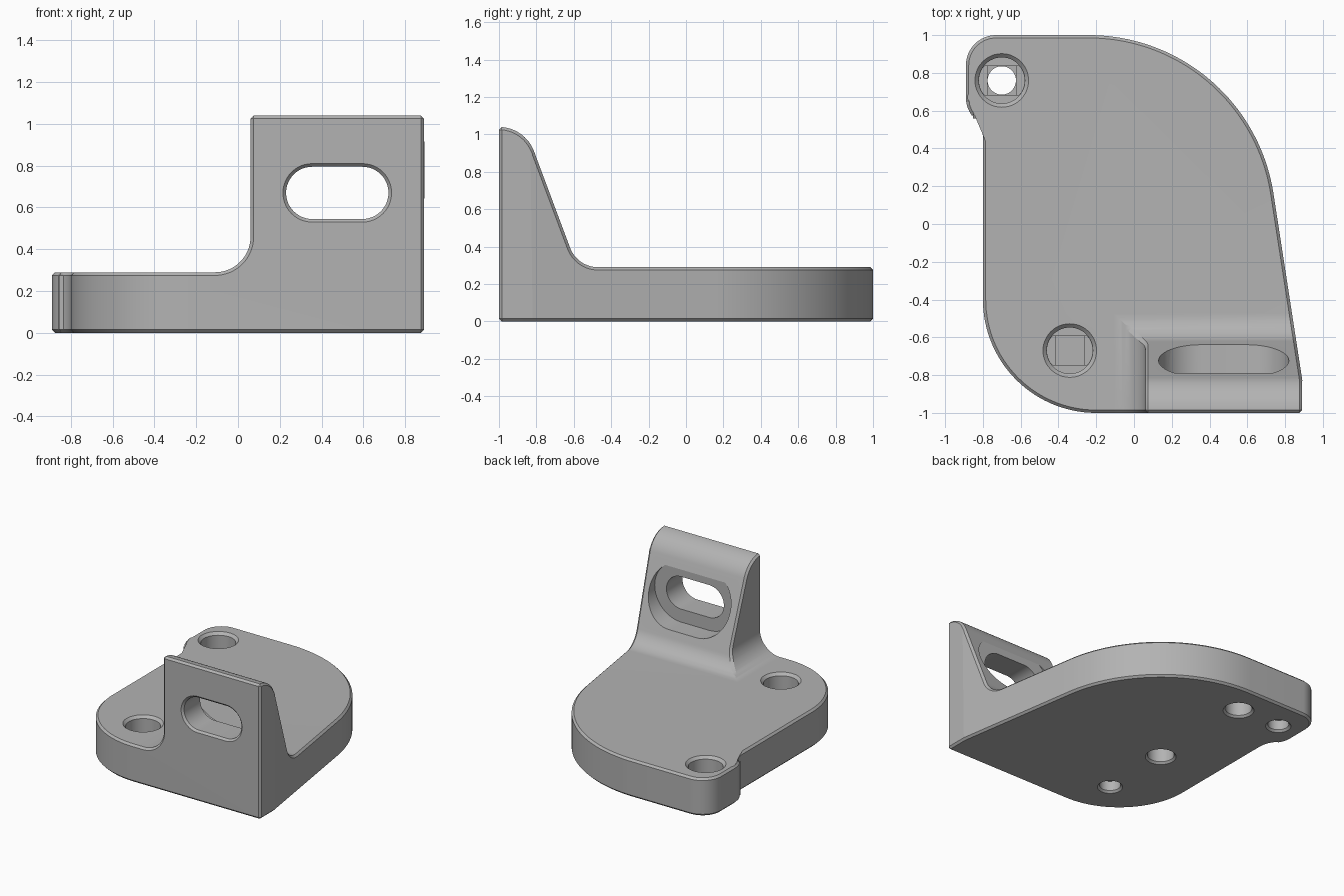
import bpy, bmesh
from math import sin, cos, radians, pi
from mathutils import Vector

if "Cube" in bpy.data.objects:
    bpy.data.objects.remove(bpy.data.objects["Cube"], do_unlink=True)

grey = bpy.data.materials.new("plain grey")
grey.use_nodes = True
grey.diffuse_color = (0.45, 0.45, 0.45, 1)
grey.node_tree.nodes["Principled BSDF"].inputs["Base Color"].default_value = (0.45, 0.45, 0.45, 1)

# Maps a profile point (u, v) and a depth w into space, per extrusion axis
PLACE = {"x": lambda u, v, w: (w, u, v),
         "y": lambda u, v, w: (u, w, v),
         "z": lambda u, v, w: (u, v, w)}


def arc(cx, cy, r, start, end, steps=16):
    angles = [radians(start + (end - start) * i / steps) for i in range(steps + 1)]
    return [(cx + r * cos(a), cy + r * sin(a)) for a in angles]


def loft(name, axis, layers):
    """Solid through equal-length outlines, each given as (depth, points)."""
    bm = bmesh.new()
    loops = [[bm.verts.new(PLACE[axis](u, v, w)) for u, v in pts] for w, pts in layers]
    bm.faces.new(loops[0])
    bm.faces.new(loops[-1])
    for a, b in zip(loops, loops[1:]):
        for i in range(len(a)):
            j = (i + 1) % len(a)
            bm.faces.new((a[i], a[j], b[j], b[i]))
    bmesh.ops.recalc_face_normals(bm, faces=bm.faces)
    mesh = bpy.data.meshes.new(name)
    bm.to_mesh(mesh)
    bm.free()
    obj = bpy.data.objects.new(name, mesh)
    obj.data.materials.append(grey)
    bpy.context.collection.objects.link(obj)
    return obj


def prism(name, axis, pts, lo, hi):
    return loft(name, axis, [(lo, pts), (hi, pts)])


def stadium(cx, cy, half, r):
    return arc(cx + half, cy, r, -90, 90, 24) + arc(cx - half, cy, r, 90, 270, 24)


def bore(name, axis, cx, cy, half, rings):
    shape = lambda r: stadium(cx, cy, half, r) if half else arc(cx, cy, r, 0, 352.5, 47)
    return loft(name, axis, [(w, shape(r)) for w, r in rings])


def apply(obj, mod):
    bpy.context.view_layer.objects.active = obj
    bpy.ops.object.modifier_apply(modifier=mod.name)


def combine(obj, tool, operation):
    mod = obj.modifiers.new(operation.lower(), "BOOLEAN")
    mod.operation, mod.solver, mod.object = operation, "EXACT", tool
    apply(obj, mod)
    bpy.data.objects.remove(tool, do_unlink=True)


# Plan outline of the bracket
TOP, DECK, SLOPE = 1.04, 0.29, 20.4
plan = [(0.89, -1), (0.89, -0.82)]
plan += arc(-0.24, 0.01, 0.99, 9, 90, 40)
plan += arc(-0.73, 0.84, 0.16, 90, 180)
plan += arc(-0.73, 0.67, 0.16, 180, 222, 8)
plan += arc(-0.97, 0.455, 0.17, 42, 0, 8)
plan += arc(-0.2, -0.4, 0.6, 180, 270, 30)
bracket = prism("bracket", "z", plan, 0, TOP + 0.1)

# Side profile: deck, fillet, sloped back of the wall, rounded top
side = [(-1.1, -0.1), (1.1, -0.1), (1.1, DECK)]
side += arc(-0.47, DECK + 0.16, 0.16, 270, 180 + SLOPE)
side += arc(-1, TOP - 0.2, 0.2, SLOPE, 90)
side += [(-1.1, TOP)]
combine(bracket, prism("side_profile", "x", side, -1.2, 1.2), "INTERSECT")

# Front profile: deck, fillet, upright edge of the wall
front = [(1.1, -0.1), (1.1, 1.3), (0.06, 1.3)]
front += arc(-0.11, DECK + 0.17, 0.17, 0, -90)
front += [(-1.1, DECK), (-1.1, -0.1)]
combine(bracket, prism("front_profile", "y", front, -1.2, 1.2), "INTERSECT")

# Small chamfer on the outer edges
bevel = bracket.modifiers.new("chamfer", "BEVEL")
bevel.width, bevel.segments = 0.015, 1
bevel.limit_method, bevel.angle_limit = "ANGLE", radians(32)
bevel.use_clamp_overlap = False
apply(bracket, bevel)

# Counterbored screw holes with stepped floors
for x, y in ((-0.70, 0.76), (-0.34, -0.67)):
    combine(bracket, bore("screw_hole", "z", x, y, 0, [
        (-0.01, 0.1), (0.015, 0.075), (0.13, 0.075), (0.13, 0.122),
        (DECK - 0.02, 0.122), (DECK + 0.01, 0.152)]), "DIFFERENCE")
    strip = [(u, max(y - 0.076, min(y + 0.076, v))) for u, v in arc(x, y, 0.121, 3.75, 356.25, 47)]
    combine(bracket, prism("floor_strip", "z", strip, 0.11, 0.2), "DIFFERENCE")
    square = arc(x, y, 0.076 * 2 ** 0.5, 45, 315, 3)
    combine(bracket, prism("floor_square", "z", square, 0.09, 0.19), "DIFFERENCE")

# Blind holes in the underside
for y in (0.75, -0.11):
    combine(bracket, bore("blind_hole", "z", -0.34, y, 0, [
        (-0.01, 0.12), (0.015, 0.095), (0.2, 0.095)]), "DIFFERENCE")

# Slot through the wall with a wide recess behind
combine(bracket, bore("wall_slot", "y", 0.475, 0.67, 0.12, [
    (-1.01, 0.15), (-0.985, 0.125), (-0.79, 0.125), (-0.79, 0.225), (-0.4, 0.225)]), "DIFFERENCE")

bpy.ops.object.select_all(action="DESELECT")
bracket.select_set(True)
bpy.context.view_layer.objects.active = bracket
bpy.ops.object.shade_smooth_by_angle(angle=radians(20))
